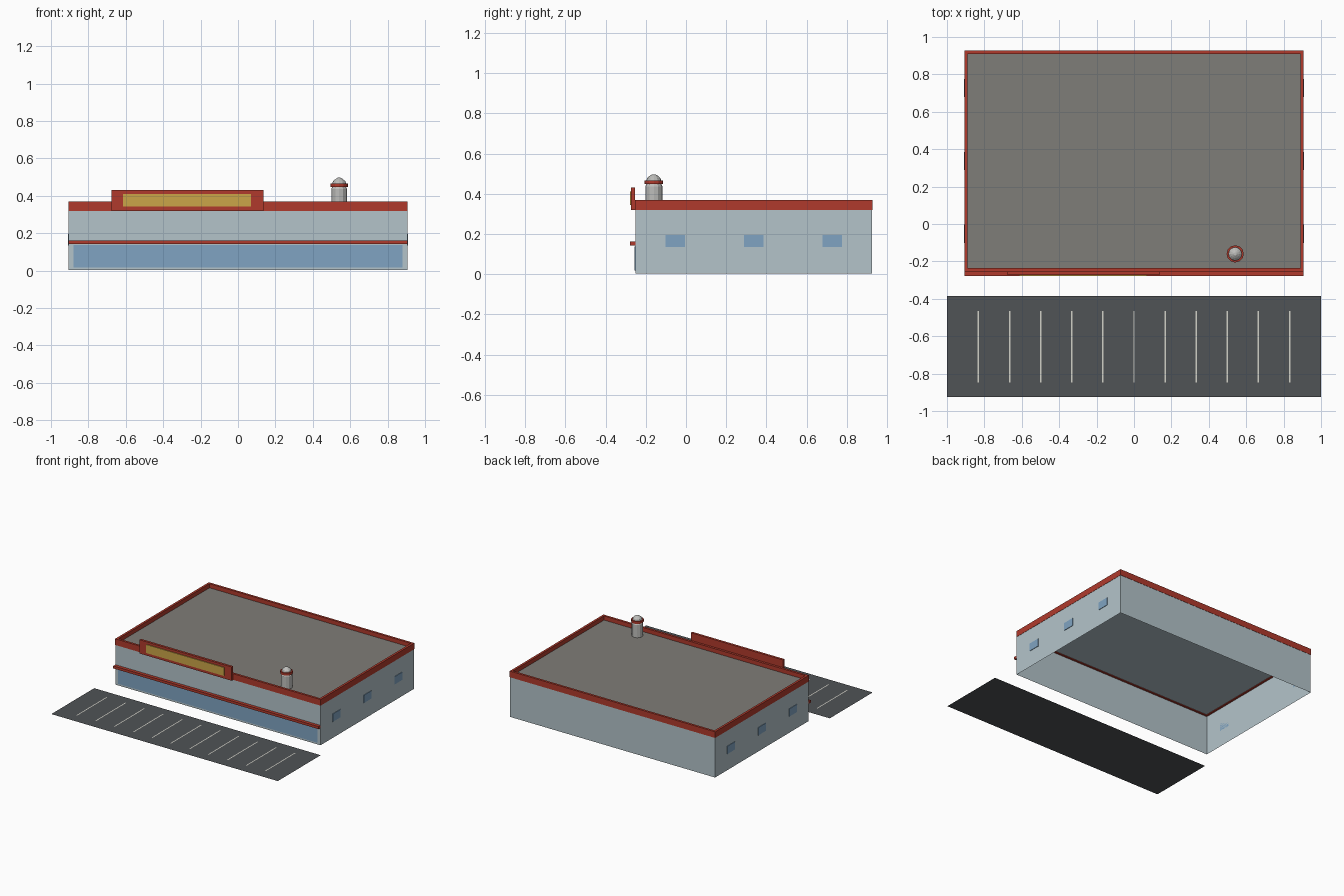
import bpy, bmesh, math

if "Cube" in bpy.data.objects:
    bpy.data.objects.remove(bpy.data.objects["Cube"])


def mat(name, hexcol):
    lin = []
    for i in (0, 2, 4):
        c = int(hexcol[i:i + 2], 16) / 255
        lin.append(c / 12.92 if c <= 0.04045 else ((c + 0.055) / 1.055) ** 2.4)
    m = bpy.data.materials.new(name)
    m.diffuse_color = (*lin, 1)
    m.use_nodes = True
    m.node_tree.nodes["Principled BSDF"].inputs["Base Color"].default_value = m.diffuse_color
    return m


WALL = mat("pale_blue_wall", "B4C4CA")
RED = mat("brick_red", "B03A2C")
ROOF = mat("roof_grey", "7F7D78")
ASPHALT = mat("asphalt", "505356")
GLASS = mat("window_blue", "80A4C2")
YELLOW = mat("sign_yellow", "CBA648")
WHITE = mat("stripe_white", "D2D2C8")
METAL = mat("vent_grey", "BDBDBA")


def finish(name, bm, m):
    me = bpy.data.meshes.new(name)
    bmesh.ops.recalc_face_normals(bm, faces=bm.faces)
    bm.to_mesh(me)
    bm.free()
    me.materials.append(m)
    ob = bpy.data.objects.new(name, me)
    bpy.context.collection.objects.link(ob)
    return ob


def box(name, x, y, z, m, open_bottom=False):
    """Box from (min, max) ranges."""
    bm = bmesh.new()
    bmesh.ops.create_cube(bm, size=1)
    for v in bm.verts:
        v.co = [r[0] if c < 0 else r[1] for c, r in zip(v.co, (x, y, z))]
    if open_bottom:
        low = [f for f in bm.faces if all(v.co.z < z[0] + 1e-6 for v in f.verts)]
        bmesh.ops.delete(bm, geom=low, context='FACES_ONLY')
    return finish(name, bm, m)


def plane(name, x, y, z, m):
    bm = bmesh.new()
    bm.faces.new([bm.verts.new((a, b, z)) for a, b in
                  ((x[0], y[0]), (x[1], y[0]), (x[1], y[1]), (x[0], y[1]))])
    bm.normal_update()
    return finish(name, bm, m)


def lathe(name, cx, cy, profile, m, n=12):
    """Turned solid from (radius, z) pairs."""
    bm = bmesh.new()
    rings = [[bm.verts.new((cx + r * math.cos(2 * math.pi * k / n),
                            cy + r * math.sin(2 * math.pi * k / n), z))
              for k in range(n)] for r, z in profile]
    for a, b in zip(rings, rings[1:]):
        for k in range(n):
            bm.faces.new((a[k], a[(k + 1) % n], b[(k + 1) % n], b[k]))
    bm.faces.new(rings[0])
    bm.faces.new(rings[-1])
    return finish(name, bm, m)


X, Y0, Y1 = 0.905, -0.252, 0.926   # wall outline

# building shell, open underneath, and the roof deck
box("walls", (-X, X), (Y0, Y1), (0.003, 0.325), WALL, open_bottom=True)
box("roof_deck", (-X + .012, X - .012), (Y0 + .012, Y1 - .012), (0.326, 0.336), ROOF)

# parapet band around the roof
O, T, Z = 0.002, 0.016, (0.32, 0.369)
box("parapet_front", (-X - O, X + O), (Y0 - O, Y0 + T), Z, RED)
box("parapet_back", (-X - O, X + O), (Y1 - T, Y1 + O), Z, RED)
for s, side in ((-1, "left"), (1, "right")):
    xs = sorted((s * (X + O), s * (X - T)))
    box("parapet_" + side, xs, (Y0 + T, Y1 - T), Z, RED)

# shop front glazing, canopy and sign
box("front_glazing", (-0.88, 0.88), (Y0 - 0.004, Y0), (0.018, 0.137), GLASS)
box("front_canopy", (-X - O, X + O), (-0.278, Y0), (0.142, 0.162), RED)
box("sign_board", (-0.677, 0.135), (-0.273, Y0 - O), (0.32, 0.43), RED)
box("sign_panel", (-0.615, 0.07), (-0.279, -0.273), (0.343, 0.41), YELLOW)

# side windows
for s, side in ((-1, "left"), (1, "right")):
    for i in range(3):
        cy = -0.053 + 0.39 * i
        box(f"window_{side}_{i + 1}", sorted((s * X, s * (X + 0.004))),
            (cy - 0.049, cy + 0.049), (0.134, 0.196), GLASS)

# roof vent: body with shoulder, red collar, domed cap
VX, VY = 0.541, -0.16
lathe("vent_body", VX, VY, [(.042, .336), (.042, .437), (.036, .449)], METAL)
lathe("vent_collar", VX, VY, [(.046, .448), (.046, .467)], RED)
lathe("vent_cap", VX, VY, [(.036, .467), (.033, .478), (.022, .488), (.008, .497)], METAL)

# parking lot and bay stripes
plane("parking_lot", (-1, 1), (-0.926, -0.385), 0, ASPHALT)
for i in range(-5, 6):
    cx = i * 0.1663
    plane(f"bay_stripe_{i + 6}", (cx - .004, cx + .004), (-0.847, -0.466), 0.004, WHITE)
